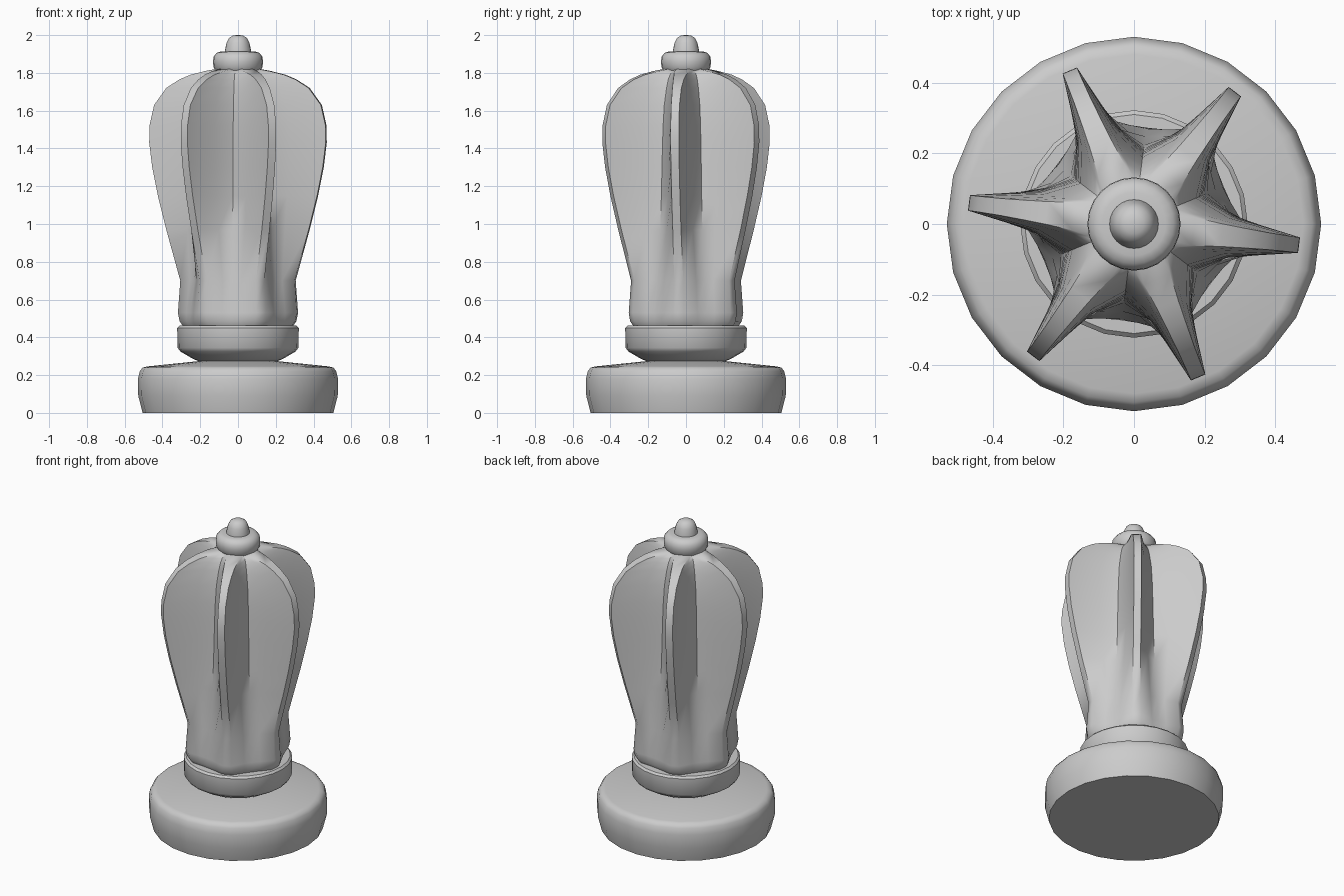
import bpy, bmesh
from math import cos, sin, pi, radians

if "Cube" in bpy.data.objects:
    bpy.data.objects.remove(bpy.data.objects["Cube"])


def finish(bm, name, angle):
    bmesh.ops.recalc_face_normals(bm, faces=bm.faces)
    me = bpy.data.meshes.new(name)
    bm.to_mesh(me)
    bm.free()
    ob = bpy.data.objects.new(name, me)
    bpy.context.collection.objects.link(ob)
    bpy.ops.object.select_all(action='DESELECT')
    ob.select_set(True)
    bpy.context.view_layer.objects.active = ob
    bpy.ops.object.shade_smooth_by_angle(angle=radians(angle))
    return ob


def skin(name, rings, angle=40):
    """Bridge equal-length rings of points and cap both ends."""
    bm = bmesh.new()
    loops = [[bm.verts.new(p) for p in r] for r in rings]
    n = len(loops[0])
    for a, b in zip(loops, loops[1:]):
        for i in range(n):
            j = (i + 1) % n
            bm.faces.new((a[i], a[j], b[j], b[i]))
    bm.faces.new(loops[0])
    bm.faces.new(loops[-1])
    return finish(bm, name, angle)


def lathe(name, profile, n=24, angle=40):
    return skin(name, [[(r * cos(2 * pi * i / n), r * sin(2 * pi * i / n), z)
                        for i in range(n)] for r, z in profile], angle)


def fin_ring(z, tip, valley, w):
    """Six-finned cross-section: ridge pair, concave flanks, valleys."""
    vr, vt = valley * cos(pi / 6), valley * sin(pi / 6)
    mr = vr + (tip - vr) * 0.35
    mt = vt + (w - vt) * 0.35 - (tip - valley) * 0.07
    section = [(mr, -mt), (tip, -w), (tip, w), (mr, mt), (vr, vt)]
    pts = []
    for k in range(6):
        a = radians(-7.3 + 60 * k)
        for r, t in section:
            pts.append((r * cos(a) - t * sin(a), r * sin(a) + t * cos(a), z))
    return pts


# Round foot
lathe("base", [(0.505, 0), (0.528, 0.09), (0.53, 0.18), (0.52, 0.22),
               (0.505, 0.24), (0.48, 0.246), (0.2, 0.275)])

# Ring under the body
lathe("lower_ring", [(0.2, 0.27), (0.24, 0.287), (0.305, 0.325), (0.32, 0.345),
                     (0.322, 0.45), (0.31, 0.462), (0.2, 0.465)])

# Finned body: height, ridge radius, valley radius, ridge half-width
levels = [(0.46, 0.29, 0.262, 0.03), (0.485, 0.308, 0.275, 0.03),
          (0.53, 0.317, 0.272, 0.028), (0.70, 0.305, 0.25, 0.024),
          (0.97, 0.380, 0.225, 0.022), (1.15, 0.425, 0.215, 0.022),
          (1.30, 0.455, 0.21, 0.022), (1.43, 0.471, 0.205, 0.022),
          (1.52, 0.470, 0.20, 0.022), (1.63, 0.445, 0.19, 0.022),
          (1.72, 0.380, 0.17, 0.024), (1.765, 0.31, 0.155, 0.028),
          (1.79, 0.25, 0.14, 0.032), (1.81, 0.17, 0.12, 0.04),
          (1.825, 0.09, 0.085, 0.03)]
skin("finned_body", [fin_ring(*l) for l in levels], 50)

# Collar and tip knob
lathe("top_collar", [(0.1, 1.808), (0.118, 1.812), (0.13, 1.83), (0.132, 1.86),
                     (0.13, 1.885), (0.112, 1.907), (0.09, 1.913), (0.05, 1.915)])
lathe("top_knob", [(0.07, 1.90), (0.069, 1.92), (0.06, 1.96), (0.048, 1.985),
                   (0.028, 1.997), (0.008, 2.0)])
